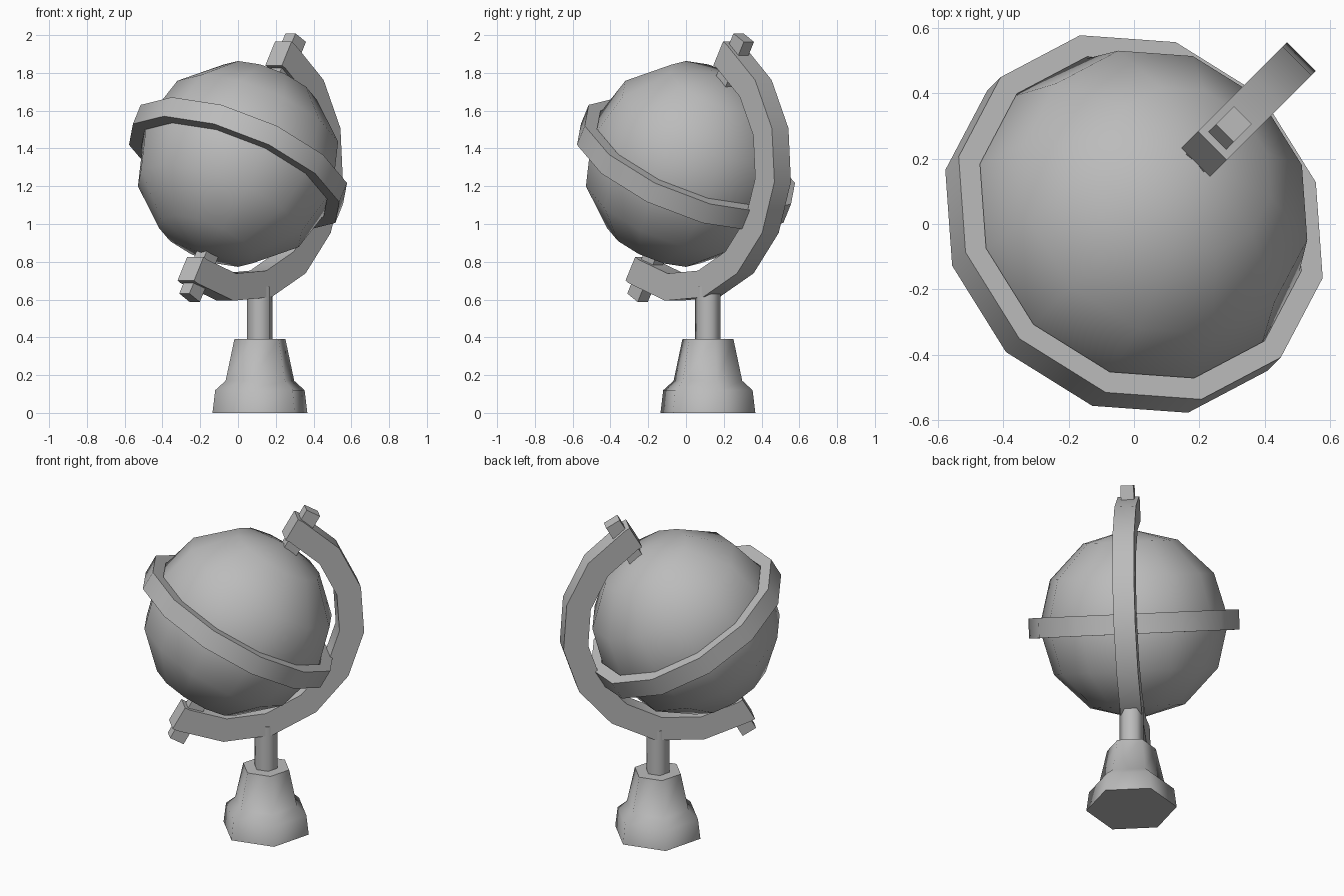
import bpy, bmesh
from math import radians, sin, cos, pi
from mathutils import Matrix, Vector

if "Cube" in bpy.data.objects:
    bpy.data.objects.remove(bpy.data.objects["Cube"], do_unlink=True)

grey = bpy.data.materials.new("plain_grey")
grey.use_nodes = True
COLOUR = (0.5, 0.5, 0.5, 1)
grey.diffuse_color = COLOUR
grey.node_tree.nodes["Principled BSDF"].inputs["Base Color"].default_value = COLOUR

# Tilted frame: local z is the spin axis, local x points to the arm side
CENTRE = Vector((0, 0, 1.318))
TILT = (Matrix.Translation(CENTRE) @ Matrix.Rotation(pi / 4, 4, "Z")
        @ Matrix.Rotation(radians(30), 4, "Y"))


def finish(name, bm, matrix, angle):
    bmesh.ops.recalc_face_normals(bm, faces=bm.faces)
    bm.transform(matrix)
    mesh = bpy.data.meshes.new(name)
    bm.to_mesh(mesh)
    bm.free()
    mesh.materials.append(grey)
    obj = bpy.data.objects.new(name, mesh)
    bpy.context.collection.objects.link(obj)
    bpy.ops.object.select_all(action="DESELECT")
    obj.select_set(True)
    bpy.context.view_layer.objects.active = obj
    bpy.ops.object.shade_smooth_by_angle(angle=radians(angle))
    return obj


def sweep(name, sections, closed, matrix, angle):
    """Skin a list of equal-sized loops, closing the run or capping its ends."""
    bm = bmesh.new()
    loops = [[bm.verts.new(p) for p in s] for s in sections]
    n = len(loops[0])
    pairs = list(zip(loops, loops[1:]))
    if closed:
        pairs.append((loops[-1], loops[0]))
    else:
        bm.faces.new(loops[0])
        bm.faces.new(loops[-1])
    for a, b in pairs:
        for i in range(n):
            j = (i + 1) % n
            bm.faces.new((a[i], a[j], b[j], b[i]))
    return finish(name, bm, matrix, angle)


# Globe
bm = bmesh.new()
bmesh.ops.create_uvsphere(bm, u_segments=12, v_segments=6, radius=0.545)
finish("globe", bm, TILT, 50)

# Equator band
INNER, OUTER, HALF = 0.535, 0.606, 0.058
band = []
for k in range(12):
    c, s = cos(k * pi / 6), sin(k * pi / 6)
    band.append([(r * c, r * s, z) for r, z in
                 ((INNER, -HALF), (OUTER, -HALF), (OUTER, HALF), (INNER, HALF))])
sweep("equator_band", band, True, TILT, 35)

# Curved arm: half circle from pole to pole, with short straight ends
INNER, OUTER, HALF = 0.585, 0.73, 0.062


def arm_section(angle, shift=0):
    c, s = cos(angle), sin(angle)
    return [(r * c + shift, y, r * s) for r, y in
            ((INNER, -HALF), (OUTER, -HALF), (OUTER, HALF), (INNER, HALF))]


arm = [arm_section(pi / 2, -0.03)]
arm += [arm_section(pi / 2 - k * pi / 8) for k in range(9)]
arm.append(arm_section(-pi / 2, -0.03))
sweep("curved_arm", arm, False, TILT, 35)

# Pins through both arm ends
for name, side in (("top_pin", 1), ("bottom_pin", -1)):
    bm = bmesh.new()
    bmesh.ops.create_cube(bm, size=1, matrix=Matrix.Translation((0.04, 0, side * 0.647))
                          @ Matrix.Diagonal((0.09, 0.076, 0.296, 1)))
    finish(name, bm, TILT, 35)

# Six-sided stand
STAND = Matrix.Translation((0.116, 0.116, 0))


def hexagon(radius, z):
    return [(radius * cos(a), radius * sin(a), z)
            for a in (radians(15 + 60 * k) for k in range(6))]


base_profile = ((0.26, 0), (0.245, 0.12), (0.188, 0.17), (0.14, 0.39))
sweep("stand_base", [hexagon(r, z) for r, z in base_profile], False, STAND, 65)
sweep("stand_post", [hexagon(0.07, z) for z in (0.38, 0.67)], False, STAND, 65)
